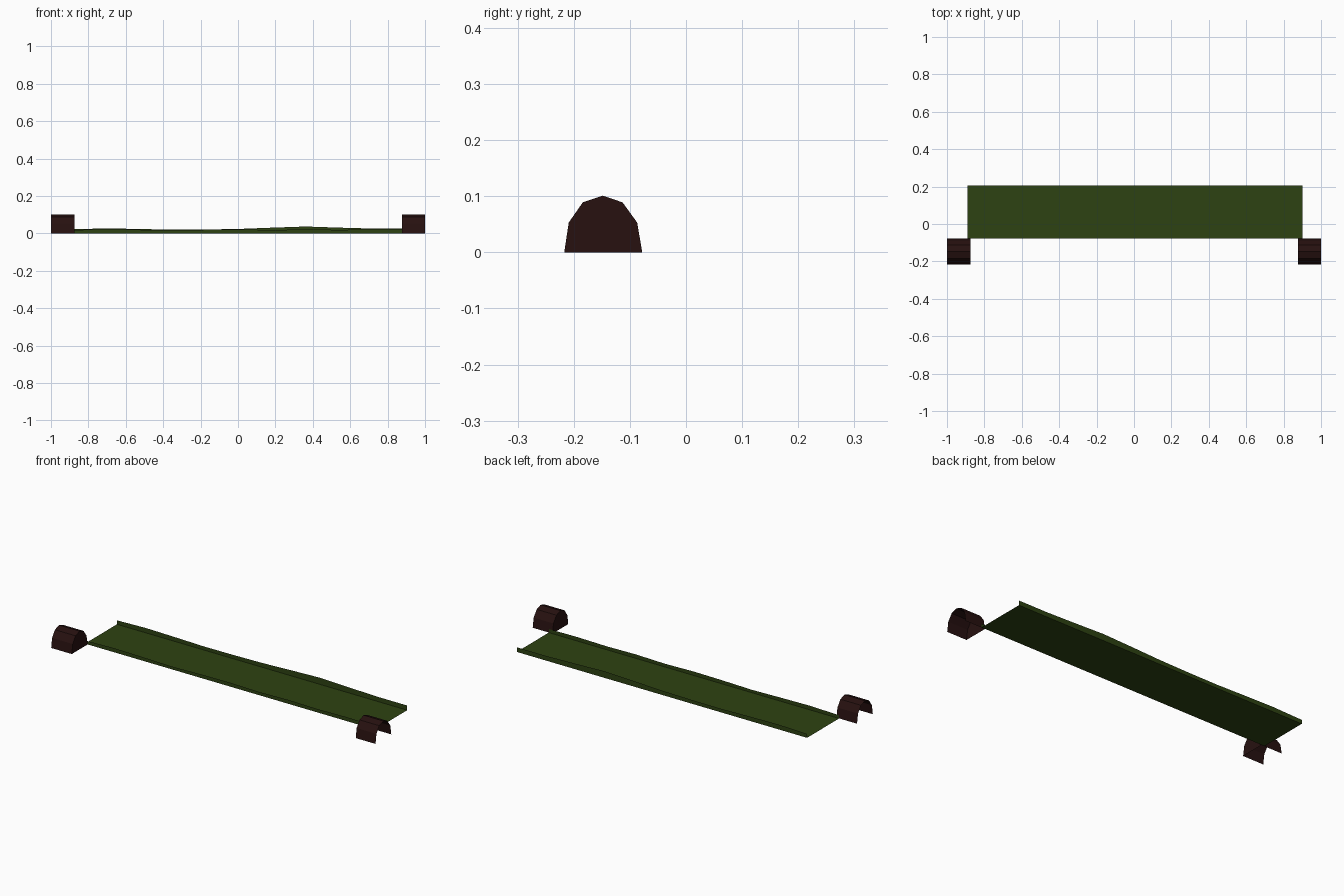
import bpy, bmesh

if "Cube" in bpy.data.objects:
    bpy.data.objects.remove(bpy.data.objects["Cube"])


def material(name, rgb):
    m = bpy.data.materials.new(name)
    m.diffuse_color = (*rgb, 1)
    m.use_nodes = True
    m.node_tree.nodes["Principled BSDF"].inputs["Base Color"].default_value = m.diffuse_color
    return m


GREEN = material("dark green", (0.027, 0.055, 0.006))
BROWN = material("dark brown", (0.020, 0.0055, 0.005))


def finish(name, bm, mat):
    me = bpy.data.meshes.new(name)
    bm.to_mesh(me)
    bm.free()
    ob = bpy.data.objects.new(name, me)
    bpy.context.collection.objects.link(ob)
    me.materials.append(mat)
    return ob


Y_FRONT, Y_BACK = -0.077, 0.205
X0, X1 = -0.89, 0.90

# Flat floor sheet
bm = bmesh.new()
bm.faces.new([bm.verts.new(p) for p in ((X0, Y_FRONT, 0), (X1, Y_FRONT, 0),
                                        (X1, Y_BACK, 0), (X0, Y_BACK, 0))])
finish("floor_sheet", bm, GREEN)


# Thin upright side strips with a wavy top edge
def wavy_wall(name, y, tops):
    bm = bmesh.new()
    n = len(tops) - 1
    cols = []
    for i, h in enumerate(tops):
        x = X0 + (X1 - X0) * i / n
        cols.append((bm.verts.new((x, y, 0)), bm.verts.new((x, y, h))))
    for a, b in zip(cols, cols[1:]):
        bm.faces.new((a[0], b[0], b[1], a[1]))
    finish(name, bm, GREEN)


wavy_wall("back_wall", Y_BACK,
          [0.022, 0.027, 0.024, 0.020, 0.021, 0.024, 0.031, 0.037, 0.031, 0.026, 0.026])
wavy_wall("front_wall", Y_FRONT,
          [0.018, 0.023, 0.020, 0.016, 0.020, 0.022, 0.018, 0.022, 0.019, 0.022, 0.020])

# Arched shells at both ends: open outside and below, closed at the inner end
ARCH = [(-0.217, 0), (-0.209, 0.053), (-0.184, 0.089), (-0.148, 0.101),
        (-0.113, 0.089), (-0.087, 0.053), (-0.078, 0)]


def arch_shell(name, x_out, x_in):
    bm = bmesh.new()
    outer = [bm.verts.new((x_out, y, z)) for y, z in ARCH]
    inner = [bm.verts.new((x_in, y, z)) for y, z in ARCH]
    for i in range(len(ARCH) - 1):
        bm.faces.new((outer[i], outer[i + 1], inner[i + 1], inner[i]))
    bm.faces.new(inner)
    bmesh.ops.recalc_face_normals(bm, faces=bm.faces)
    finish(name, bm, BROWN)


arch_shell("left_arch", -1.0, -0.873)
arch_shell("right_arch", 1.0, 0.878)
